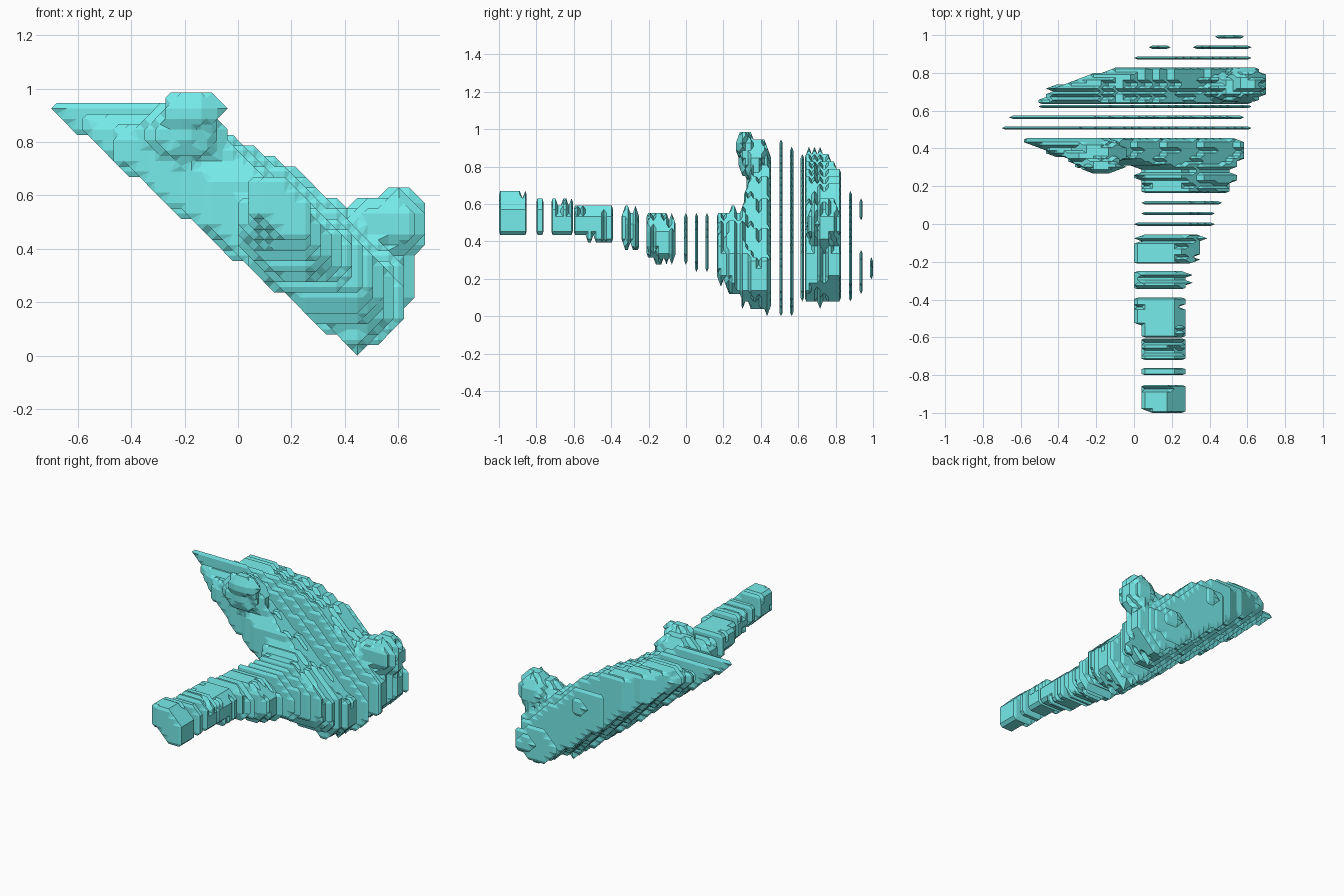
import bpy, bmesh, random
from itertools import product

if "Cube" in bpy.data.objects:
    bpy.data.objects.remove(bpy.data.objects["Cube"])

random.seed(4)
NX, NZ = 36, 25                         # samples across the width and height
DX, DZ = 1.40 / NX, 0.985 / NZ
X0, Z0 = -0.70 - DX / 2, -DZ / 2        # sample 0 is an empty border

# Cross-section limits along y: x range, z range, z+0.8x range, z-0.8x range
SECTIONS = [
    (-1.00, .04, .30, .43, .68, .57, .82, .18, .64),
    (-0.60, .03, .28, .42, .62, .51, .79, .20, .58),
    (-0.40, -.02, .27, .38, .60, .45, .76, .18, .57),
    (-0.15, -.02, .36, .28, .57, .40, .75, .06, .55),
    (0.10, .02, .47, .23, .55, .38, .80, -.10, .52),
    (0.20, .02, .54, .16, .57, .36, .80, -.22, .52),
    (0.30, .00, .56, .05, .60, .36, .80, -.32, .60),
    (0.36, -.42, .60, .04, .87, .36, .76, -.33, 1.15),
    (0.45, -.63, .60, .00, .91, .355, .76, -.36, 1.40),
    (0.51, -.71, .62, .00, .95, .35, .78, -.37, 1.52),
    (0.565, -.67, .59, .00, .93, .36, .80, -.37, 1.47),
    (0.62, -.51, .62, .06, .89, .38, .84, -.36, 1.26),
    (0.72, -.48, .66, .05, .91, .42, .88, -.34, 1.22),
    (0.82, -.13, .66, .06, .79, .45, .87, -.34, .90),
    (0.88, -.02, .62, .08, .68, .45, .83, -.33, .70),
]
# Rounded lumps: centre and radii
KNOBS = [(-.17, .31, .91, .12, .05, .09), (-.20, .37, .83, .16, .09, .13),
         (.59, .74, .49, .12, .10, .15), (.51, .72, .47, .14, .08, .13),
         (.47, .936, .235, .16, .03, .12), (.15, .936, .57, .06, .03, .08),
         (.51, .99, .25, .08, .03, .055)]
# Single thin plates and the thick, ridged blocks
PLATES = [.991, .936, .879, .622, .565, .508, .112, .056, -.001]
BLOCKS = [(.635, .828), (.165, .455), (-.21, -.055), (-.345, -.25),
          (-.60, -.39), (-.72, -.605), (-.80, -.762), (-1.0, -.852)]


def section(y):
    for a, b in zip(SECTIONS, SECTIONS[1:]):
        if a[0] <= y <= b[0]:
            f = (y - a[0]) / (b[0] - a[0])
            return [p + (q - p) * f for p, q in zip(a[1:], b[1:])]
    return None


def layer(y, inset):
    """Sample points inside the shape in one y layer."""
    lim, pts = section(y), set()
    m = 0.008 + inset
    for i, k in product(range(1, NX + 1), range(1, NZ + 1)):
        x, z = X0 + i * DX, Z0 + k * DZ
        hit = False
        if lim:
            vals = (x, z, z + .8 * x, z - .8 * x)
            hit = z + .45 * x < .80 - inset and all(
                lim[2 * n] + m <= v <= lim[2 * n + 1] - m for n, v in enumerate(vals))
        for cx, cy, cz, rx, ry, rz in KNOBS:
            d = ((x - cx) / (rx - inset * .5)) ** 2 + ((y - cy) / ry) ** 2 + ((z - cz) / (rz - inset * .5)) ** 2
            hit = hit or d < 0.95
        if hit:
            pts.add((i, k))
    return pts


# Layers (y, inset), inset None = empty spacer on either side of a part
groups = [[(p - .017, None), (p, 0), (p + .017, None)] for p in PLATES]
for a, b in BLOCKS:
    n = round((b - a) / .0143)
    d = (b - a) / n
    rows = [(a - d / 2, None)]
    for r in range(n):
        ridge = 0 if r % 4 == 1 else random.choice((0, .015, .03))
        rows.append((a + d * (r + .5), ridge if a > -.6 else ridge * .5))
    groups.append(rows + [(b + d / 2, None)])
layers = [row for g in sorted(groups, key=lambda g: g[1][0]) for row in g]

# Fill the solid
solid = set()
for j, (y, inset) in enumerate(layers):
    if inset is not None:
        solid |= {(i, j, k) for i, k in layer(y, inset)}

# Half-step surface: trace a loop through the crossed edges of each cell
CUBE = []
for ax in range(3):
    for side in (0, 1):
        ring = []
        for u, v in ((0, 0), (1, 0), (1, 1), (0, 1)):
            c = [0, 0, 0]
            c[ax], c[(ax + 1) % 3], c[(ax + 2) % 3] = side, u, v
            ring.append(tuple(c))
        CUBE.append(ring if side else ring[::-1])

bm = bmesh.new()
verts = {}


def vert(key):
    if key not in verts:
        lo, hi = key[1] // 2, (key[1] + 1) // 2
        y = (layers[lo][0] + layers[hi][0]) / 2
        verts[key] = bm.verts.new((X0 + key[0] * DX / 2, y, Z0 + key[2] * DZ / 2))
    return verts[key]


cells = {(i - a, j - b, k - c) for i, j, k in solid for a, b, c in product((0, 1), repeat=3)}
for cell in sorted(cells):
    link = {}
    for ring in CUBE:
        p = [tuple(o + d for o, d in zip(cell, c)) for c in ring]
        on = [q in solid for q in p]
        cross = [(tuple(s + t for s, t in zip(p[n], p[(n + 1) % 4])), on[n])
                 for n in range(4) if on[n] != on[(n + 1) % 4]]
        for n, (key, leaving) in enumerate(cross):
            if leaving:
                link[key] = cross[(n + 1) % len(cross)][0]
    while link:
        start, nxt = link.popitem()
        loop = [start]
        while nxt != start:
            loop.append(nxt)
            nxt = link.pop(nxt)
        try:
            bm.faces.new([vert(q) for q in loop])
        except ValueError:
            pass

bmesh.ops.recalc_face_normals(bm, faces=bm.faces)
bmesh.ops.triangulate(bm, faces=bm.faces)

mesh = bpy.data.meshes.new("sliced_body")
bm.to_mesh(mesh)
bm.free()
body = bpy.data.objects.new("sliced_body", mesh)
bpy.context.collection.objects.link(body)
mat = bpy.data.materials.new("turquoise")
mat.diffuse_color = (.18, .84, .83, 1)
mat.use_nodes = True
mat.node_tree.nodes["Principled BSDF"].inputs["Base Color"].default_value = mat.diffuse_color
mesh.materials.append(mat)
